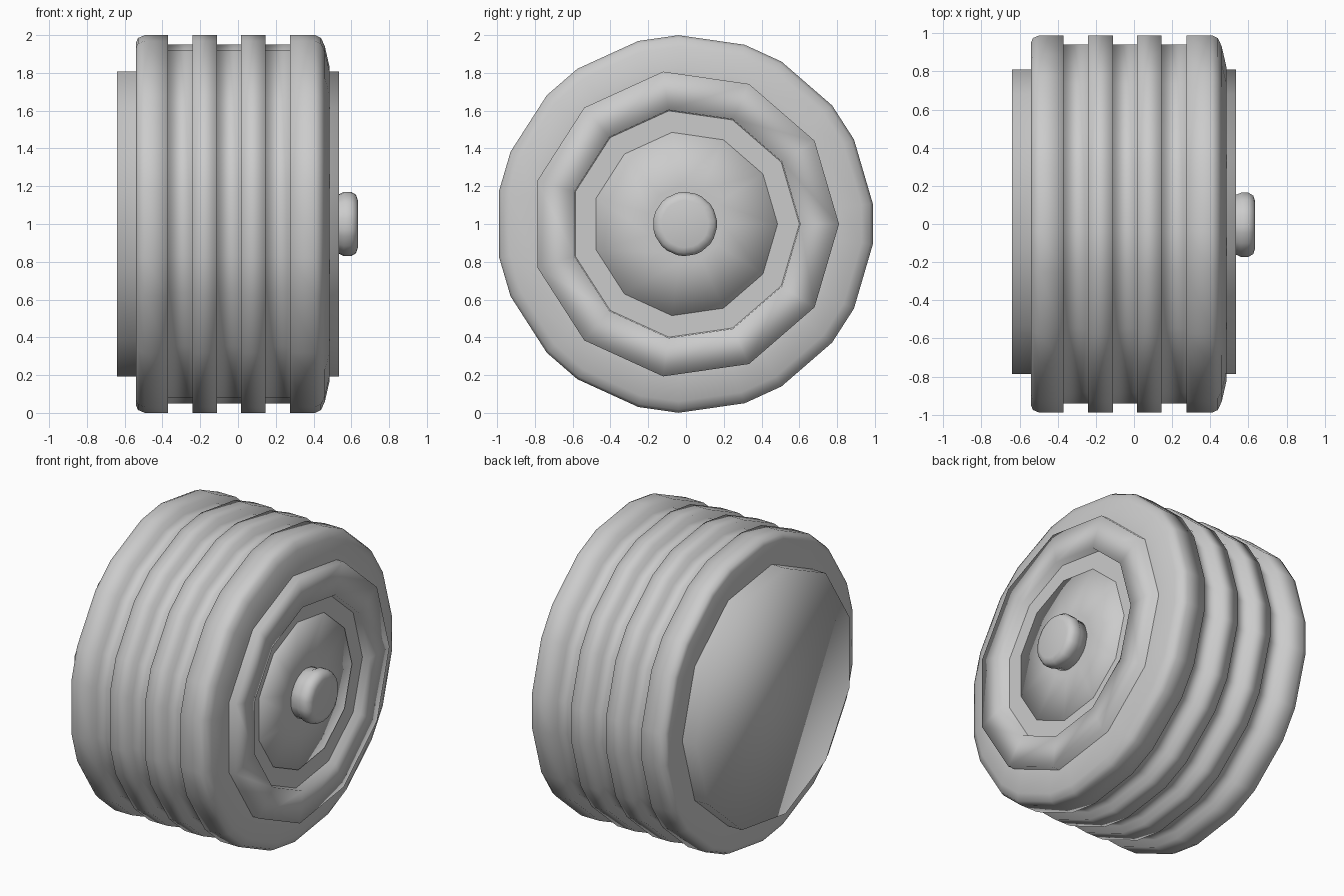
import bpy
import bmesh
import math

SIDES = 11
CENTRE_Y, CENTRE_Z = -0.005, 1.0

cube = bpy.data.objects.get("Cube")
if cube:
    bpy.data.objects.remove(cube, do_unlink=True)

grey = bpy.data.materials.new("plain_grey")
grey.use_nodes = True
colour = (0.6, 0.6, 0.6, 1.0)
grey.diffuse_color = colour
grey.node_tree.nodes["Principled BSDF"].inputs["Base Color"].default_value = colour


def ring_angles(cut):
    """Angles of an eleven-sided ring, with each corner cut in two if cut > 0."""
    offsets = (-cut, cut) if cut else (0,)
    return [math.tau * i / SIDES + math.radians(o) for i in range(SIDES) for o in offsets]


def lathe(name, profile, cut=0):
    """Turn (x, radius) points about the x axis and cap both ends."""
    bm = bmesh.new()
    angles = ring_angles(cut)
    rings = [[bm.verts.new((x, CENTRE_Y + r * math.cos(a), CENTRE_Z + r * math.sin(a)))
              for a in angles] for x, r in profile]
    count = len(angles)
    for a, b in zip(rings, rings[1:]):
        for i in range(count):
            j = (i + 1) % count
            bm.faces.new((a[i], a[j], b[j], b[i]))
    bm.faces.new(rings[0])
    bm.faces.new(rings[-1])
    bmesh.ops.recalc_face_normals(bm, faces=bm.faces)
    for face in bm.faces:
        face.smooth = True
    mesh = bpy.data.meshes.new(name)
    bm.to_mesh(mesh)
    bm.free()
    mesh.materials.append(grey)
    obj = bpy.data.objects.new(name, mesh)
    bpy.context.collection.objects.link(obj)
    return obj


# Tyre: rounded shoulders, with three square grooves between four ridges
tread = []
for start, end in ((-0.37, -0.24), (-0.11, 0.015), (0.145, 0.275)):
    tread += [(start, 1.0), (start, 0.95), (end, 0.95), (end, 1.0)]
back_shoulder = [(-0.54, 0.78), (-0.54, 0.96), (-0.53, 0.985), (-0.495, 1.0)]
front_shoulder = [(0.41, 1.0), (0.44, 0.985), (0.46, 0.94), (0.485, 0.83), (0.485, 0.78)]
lathe("tyre", back_shoulder + tread + front_shoulder, cut=6.15)

# Hub: drum through the tyre, with a raised rim, a groove and a centre disc
lathe("hub", [(-0.64, 0.815), (0.535, 0.815), (0.535, 0.61),
              (0.43, 0.6), (0.43, 0.49), (0.49, 0.49), (0.5, 0.2)])

# Axle cap: small rounded knob on the disc
lathe("axle_cap", [(0.48, 0.16), (0.54, 0.16), (0.56, 0.17), (0.6, 0.17),
                   (0.625, 0.155), (0.635, 0.125)], cut=6.15)
